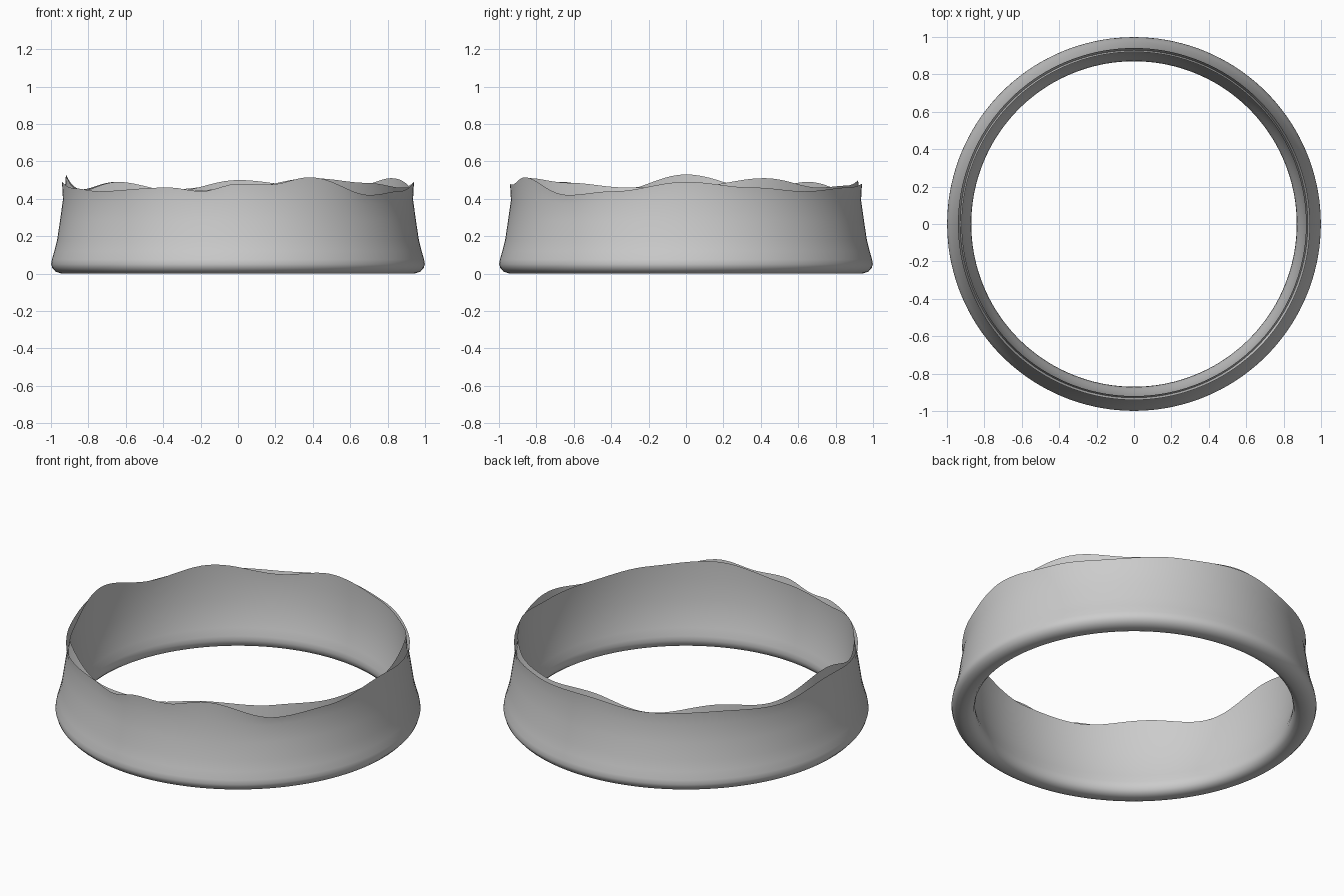
import bpy, bmesh, math

if "Cube" in bpy.data.objects:
    bpy.data.objects.remove(bpy.data.objects["Cube"])

SEGMENTS = 144

# (angle in degrees, height) of the wavy rims
OUTER_RIM = [(0, .49), (22, .46), (42, .44), (66, .46), (90, .48), (112, .45),
             (135, .46), (157, .44), (180, .49), (203, .455), (218, .44), (247, .46),
             (258, .44), (270, .48), (280, .475), (294, .515), (318, .42), (336, .44)]
INNER_RIM = [(0, .46), (27, .51), (50, .46), (68, .47), (90, .50), (112, .44),
             (135, .49), (155, .45), (180, .53), (204, .44), (226, .49), (250, .44),
             (270, .455), (295, .51), (318, .485), (340, .46)]


def rim_height(points, deg):
    """Smooth periodic wave through the control heights."""
    pts = points + [(points[0][0] + 360, points[0][1])]
    for (a0, h0), (a1, h1) in zip(pts, pts[1:]):
        if a0 <= deg < a1:
            t = (1 - math.cos(math.pi * (deg - a0) / (a1 - a0))) / 2
            return h0 + (h1 - h0) * t
    return pts[0][1]


def section(deg):
    """Closed (radius, height) cross-section at one angle."""
    ho, hi = rim_height(OUTER_RIM, deg), rim_height(INNER_RIM, deg)
    fo, fi = .38 + .3 * (ho - .44), .38 + .3 * (hi - .44)
    return [
        # rounded foot and outer wall
        (.915, .0), (.945, .0), (.975, .01), (.993, .03), (.999, .05), (.995, .075),
        (.982, .12), (.967, .18), (.952, .28), (.936, fo),
        # outer lip, groove, inner lip
        (.941, ho), (.929, .40), (.920, hi), (.922, fi),
        # inner wall
        (.914, .28), (.902, .19), (.885, .12), (.873, .075), (.870, .05),
        (.877, .025), (.892, .008),
    ]


bm = bmesh.new()
rings = []
for i in range(SEGMENTS):
    deg = 360 * i / SEGMENTS
    a = math.radians(deg)
    rings.append([bm.verts.new((r * math.cos(a), r * math.sin(a), z))
                  for r, z in section(deg)])
count = len(rings[0])
for i, ring in enumerate(rings):
    nxt = rings[(i + 1) % SEGMENTS]
    for j in range(count):
        k = (j + 1) % count
        bm.faces.new((ring[j], nxt[j], nxt[k], ring[k]))
bmesh.ops.recalc_face_normals(bm, faces=bm.faces)

mesh = bpy.data.meshes.new("wavy_ring")
bm.to_mesh(mesh)
bm.free()
ring_obj = bpy.data.objects.new("wavy_ring", mesh)
bpy.context.collection.objects.link(ring_obj)
bpy.context.view_layer.objects.active = ring_obj
ring_obj.select_set(True)
bpy.ops.object.shade_smooth_by_angle(angle=math.radians(40))
